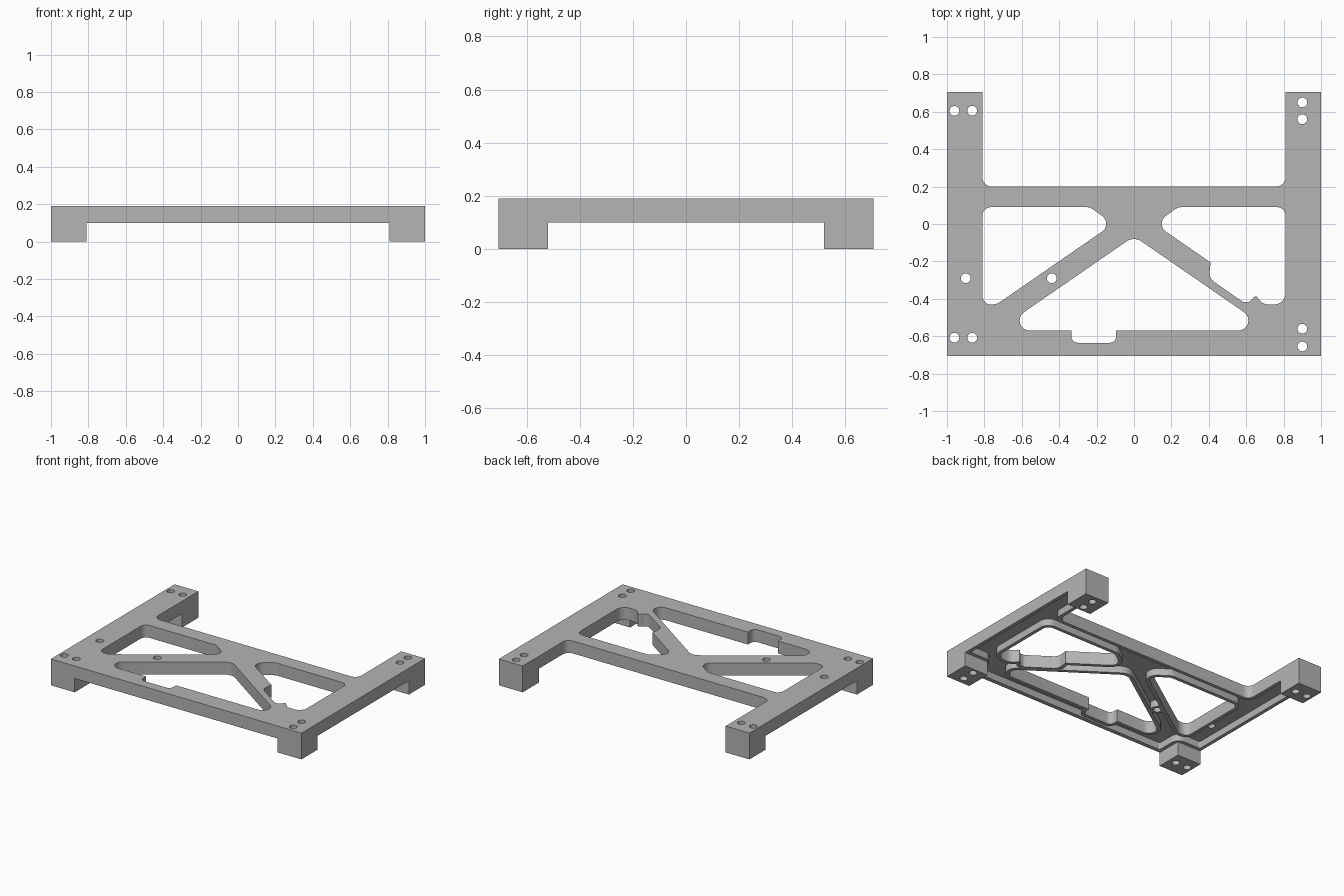
import bpy, bmesh, math
from mathutils import Vector

if "Cube" in bpy.data.objects:
    bpy.data.objects.remove(bpy.data.objects["Cube"])

TOP, UNDER, SKIN = 0.19, 0.10, 0.15   # top, underside and recess ceiling heights
WALL = 0.025

grey = bpy.data.materials.new("plain grey")
grey.use_nodes = True
grey.diffuse_color = (0.46, 0.46, 0.46, 1)
grey.node_tree.nodes["Principled BSDF"].inputs["Base Color"].default_value = (0.46, 0.46, 0.46, 1)


def rounded(corners, grow=0.0, steps=8):
    """Round the (x, y, radius) corners of a counter-clockwise polygon, grown outward."""
    pts = [Vector(c[:2]) for c in corners]
    n, out = len(pts), []
    moved, radii = [], []
    for i, p in enumerate(pts):
        a = (p - pts[i - 1]).normalized()
        b = (pts[(i + 1) % n] - p).normalized()
        na, nb = Vector((a.y, -a.x)), Vector((b.y, -b.x))
        moved.append(p + (na + nb) * (grow / (1 + na.dot(nb))))
        sign = 1 if a.x * b.y - a.y * b.x > 0 else -1
        r = corners[i][2]
        radii.append(max(r + sign * grow, 0) if r else 0)
    for i, p in enumerate(moved):
        r = radii[i]
        if r < 0.002:
            out.append(p)
            continue
        u = (moved[i - 1] - p).normalized()
        v = (moved[(i + 1) % n] - p).normalized()
        half = u.angle(v) / 2
        centre = p + (u + v).normalized() * (r / math.sin(half))
        start = p + u * (r / math.tan(half)) - centre
        end = p + v * (r / math.tan(half)) - centre
        turn = math.atan2(start.x * end.y - start.y * end.x, start.dot(end))
        for k in range(steps + 1):
            c, s = math.cos(turn * k / steps), math.sin(turn * k / steps)
            out.append(centre + Vector((start.x * c - start.y * s, start.x * s + start.y * c)))
    return out


def prism(name, outline, low, high):
    """Closed solid from a counter-clockwise outline, all faces pointing outward."""
    bm = bmesh.new()
    lower = [bm.verts.new((p[0], p[1], low)) for p in outline]
    upper = [bm.verts.new((p[0], p[1], high)) for p in outline]
    bm.faces.new(lower[::-1])
    bm.faces.new(upper)
    for i in range(len(outline)):
        bm.faces.new((lower[i - 1], lower[i], upper[i], upper[i - 1]))
    bm.normal_update()
    mesh = bpy.data.meshes.new(name)
    bm.to_mesh(mesh)
    bm.free()
    mesh.materials.append(grey)
    obj = bpy.data.objects.new(name, mesh)
    bpy.context.scene.collection.objects.link(obj)
    return obj


def cut(target, cutter):
    mod = target.modifiers.new("cut", "BOOLEAN")
    mod.operation, mod.solver, mod.object = "DIFFERENCE", "EXACT", cutter
    bpy.context.view_layer.update()
    graph = bpy.context.evaluated_depsgraph_get()
    result = bpy.data.meshes.new_from_object(target.evaluated_get(graph))
    target.modifiers.remove(mod)
    target.data = result
    bpy.data.objects.remove(cutter)


def mirrored(half):
    return half + [(-x, y, r) for x, y, r in reversed(half)]


def circle(x, y, r, n=20):
    return [(x + r * math.cos(k * math.tau / n), y + r * math.sin(k * math.tau / n))
            for k in range(n)]


def rect(x, y):
    return [(-x, -y), (x, -y), (x, y), (-x, y)]


# Frame outline with two arms reaching back
frame = prism("frame", rounded(mirrored([
    (1, -0.705, 0), (1, 0.705, 0), (0.81, 0.705, 0), (0.81, 0.2, 0.05)])), 0, TOP)

# Clear the space below the plate, leaving the four feet
cut(frame, prism("space_across", rect(0.81, 2), -1, UNDER))
cut(frame, prism("space_along", rect(2, 0.52), -1, UNDER))

# Window shapes
right_window = [(-0.112, 0, 0.05), (-0.235, 0.09, 0.06), (-0.81, 0.09, 0.045),
                (-0.81, -0.43, 0.045), (-0.735, -0.43, 0.08)]
left_window = [(0.112, 0, 0.05), (0.41, -0.206, 0), (0.4, -0.29, 0.06),
               (0.585, -0.418, 0.03), (0.618, -0.418, 0.03), (0.65, -0.38, 0.012),
               (0.69, -0.43, 0.06), (0.81, -0.43, 0.06), (0.81, 0.09, 0.045),
               (0.235, 0.09, 0.06)]
front_window = [(-0.731, -0.57, 0.054), (-0.335, -0.57, 0), (-0.335, -0.635, 0.035),
                (-0.095, -0.635, 0.035), (-0.095, -0.57, 0), (0.731, -0.57, 0.054),
                (0, -0.0655, 0.07)]
windows = [right_window, left_window, front_window]

# Underside recess, with rims kept round the windows and one boss
recess = prism("recess", rounded(mirrored([
    (0.785, -0.675, 0.01), (0.785, -0.495, 0.06), (0.975, -0.495, 0.01),
    (0.975, 0.495, 0.01), (0.835, 0.495, 0.01), (0.835, 0.175, 0.07)])), 0.05, SKIN)
for w in windows:
    cut(recess, prism("rim", rounded(w, WALL), 0, 0.3))
cut(recess, prism("boss", circle(-0.44, -0.29, 0.045), 0, 0.3))
cut(frame, recess)

# Open the windows
for w in windows:
    cut(frame, prism("window", rounded(w), -0.1, 0.3))

# Screw holes
holes = [(0.9, y) for y in (0.65, 0.56, -0.56, -0.655)]
holes += [(x, y) for x in (-0.96, -0.865) for y in (0.605, -0.608)]
holes += [(-0.9, -0.29), (-0.44, -0.29)]
for x, y in holes:
    cut(frame, prism("hole", circle(x, y, 0.026), -0.1, 0.3))

# Smooth the fillets, keep the edges sharp
bpy.ops.object.select_all(action="DESELECT")
frame.select_set(True)
bpy.context.view_layer.objects.active = frame
bpy.ops.object.shade_smooth_by_angle(angle=math.radians(30))
